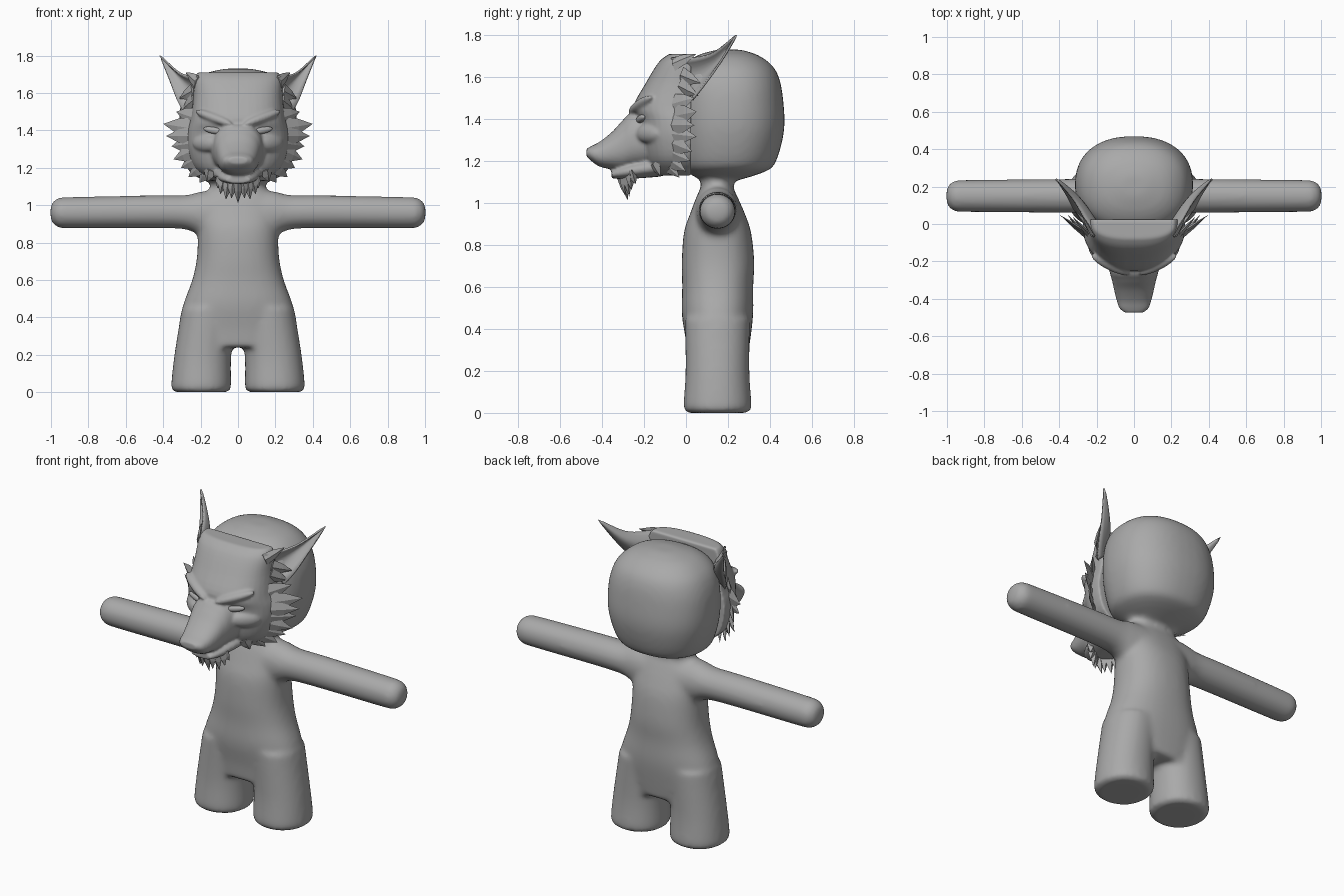
import bpy, bmesh, math
from mathutils import Vector, Matrix

if "Cube" in bpy.data.objects:
    bpy.data.objects.remove(bpy.data.objects["Cube"])

grey = bpy.data.materials.new("plain grey")
grey.diffuse_color = (0.4, 0.4, 0.4, 1)
grey.use_nodes = True
grey.node_tree.nodes["Principled BSDF"].inputs["Base Color"].default_value = grey.diffuse_color


def finish(name, bm, voxel=0, smooth=0):
    bmesh.ops.recalc_face_normals(bm, faces=bm.faces)
    me = bpy.data.meshes.new(name)
    bm.to_mesh(me)
    bm.free()
    me.materials.append(grey)
    ob = bpy.data.objects.new(name, me)
    bpy.context.collection.objects.link(ob)
    if voxel:
        m = ob.modifiers.new("blend", 'REMESH')
        m.mode = 'VOXEL'
        m.voxel_size = voxel
        m.use_smooth_shade = True
        s = ob.modifiers.new("soften", 'SMOOTH')
        s.factor = 0.5
        s.iterations = smooth
    return ob


def catmull(a, b, c, d, t):
    return [0.5 * (2*q + (r-p)*t + (2*p-5*q+4*r-s)*t*t + (3*q-p-3*r+s)*t**3)
            for p, q, r, s in zip(a, b, c, d)]


def loft(bm, axis, secs, n=2.3, seg=40, steps=4):
    """Capped loft; each section is (position, centre 1, centre 2, radius 1, radius 2)."""
    rows = []
    for i in range(len(secs) - 1):
        quad = [secs[max(i-1, 0)], secs[i], secs[i+1], secs[min(i+2, len(secs)-1)]]
        rows += [catmull(*quad, k / steps) for k in range(steps)]
    rows.append(secs[-1])
    rings = []
    for t, c1, c2, r1, r2 in rows:
        ring = []
        for k in range(seg):
            a = 2 * math.pi * k / seg
            u, v = math.cos(a), math.sin(a)
            u = c1 + r1 * math.copysign(abs(u) ** (2/n), u)
            v = c2 + r2 * math.copysign(abs(v) ** (2/n), v)
            ring.append(bm.verts.new({'x': (t, u, v), 'y': (u, t, v), 'z': (u, v, t)}[axis]))
        rings.append(ring)
    for a, b in zip(rings, rings[1:]):
        for k in range(seg):
            j = (k + 1) % seg
            bm.faces.new((a[k], a[j], b[j], b[k]))
    bm.faces.new(rings[0])
    bm.faces.new(rings[-1])


def depth(secs):
    """Turns (z, half width, front y, back y) into loft sections."""
    return [(z, 0, (f+b)/2, w, (b-f)/2) for z, w, f, b in secs]


def blob(bm, a, b, ry, rz):
    a, b = Vector(a), Vector(b)
    rot = (b - a).to_track_quat('X', 'Z').to_matrix().to_4x4()
    scale = Matrix.Diagonal(((b - a).length / 2, ry, rz, 1))
    bmesh.ops.create_uvsphere(bm, u_segments=20, v_segments=12, radius=1,
                              matrix=Matrix.Translation((a+b)/2) @ rot @ scale)


def tuft(bm, base, tip, normal, w, t=0.012):
    """Flat pointed lock of fur."""
    base, tip = Vector(base), Vector(tip)
    d = tip - base
    s = d.cross(Vector(normal)).normalized()
    n = s.cross(d).normalized()
    mid = base + d * 0.5
    r0 = [bm.verts.new(base + o) for o in (s*w, n*t, -s*w, -n*t)]
    r1 = [bm.verts.new(mid + o) for o in (s*w*0.7, n*t*0.8, -s*w*0.7, -n*t*0.8)]
    top = bm.verts.new(tip)
    bm.faces.new(r0)
    for k in range(4):
        j = (k + 1) % 4
        bm.faces.new((r0[k], r0[j], r1[j], r1[k]))
        bm.faces.new((r1[k], r1[j], top))


# Body: torso, neck, rounded head, arms and legs blended into one skin
bm = bmesh.new()
loft(bm, 'z', depth([
    (0.24, 0.27, 0.01, 0.29), (0.34, 0.315, 0.0, 0.305), (0.47, 0.292, -0.02, 0.32),
    (0.6, 0.245, -0.018, 0.32), (0.72, 0.22, -0.02, 0.325), (0.86, 0.215, -0.01, 0.31),
    (0.95, 0.22, 0.02, 0.28), (1.03, 0.21, 0.05, 0.245), (1.08, 0.155, 0.07, 0.225),
    (1.2, 0.13, 0.07, 0.23)]))
loft(bm, 'z', depth([
    (1.105, 0.10, 0.08, 0.24), (1.15, 0.22, 0.0, 0.38), (1.2, 0.272, -0.03, 0.43),
    (1.35, 0.312, -0.05, 0.468), (1.5, 0.312, -0.05, 0.462), (1.6, 0.287, -0.04, 0.442),
    (1.66, 0.245, -0.01, 0.405), (1.705, 0.175, 0.06, 0.34), (1.73, 0.07, 0.15, 0.26)]))
for s in (-1, 1):
    loft(bm, 'z', [(0, s*0.197, 0.15, 0.135, 0.14), (0.012, s*0.197, 0.15, 0.155, 0.157),
                   (0.04, s*0.197, 0.15, 0.16, 0.162), (0.2, s*0.188, 0.15, 0.152, 0.152),
                   (0.45, s*0.155, 0.15, 0.145, 0.155)], n=2.15)
    loft(bm, 'x', [(s*0.1, 0.15, 0.95, 0.11, 0.13), (s*0.2, 0.15, 0.955, 0.1, 0.118),
                   (s*0.28, 0.15, 0.962, 0.092, 0.092), (s*0.45, 0.15, 0.965, 0.09, 0.088),
                   (s*0.9, 0.15, 0.96, 0.086, 0.084), (s*0.96, 0.15, 0.96, 0.08, 0.078),
                   (s*0.99, 0.15, 0.96, 0.06, 0.058), (s*1.003, 0.15, 0.96, 0.03, 0.03)], n=2)
finish("body", bm, 0.014, 10)

# Wolf mask: face, muzzle, lower jaw, brows and cheeks blended together
bm = bmesh.new()
loft(bm, 'z', [(z, 0, 0, w, f) for z, w, f in (
    (1.13, 0.15, 0.14), (1.2, 0.235, 0.19), (1.3, 0.27, 0.215), (1.39, 0.272, 0.225),
    (1.46, 0.255, 0.25), (1.57, 0.24, 0.192), (1.67, 0.235, 0.13), (1.71, 0.215, 0.08))], n=2.5)
# keep only the front half of the face so it stays a thin mask
bmesh.ops.bisect_plane(bm, geom=bm.verts[:] + bm.edges[:] + bm.faces[:],
                       plane_co=(0, 0.025, 0), plane_no=(0, 1, 0), clear_outer=True)
bmesh.ops.holes_fill(bm, edges=[e for e in bm.edges if e.is_boundary], sides=0)
loft(bm, 'y', [(-0.12, 0, 1.31, 0.16, 0.14), (-0.25, 0, 1.30, 0.132, 0.135),
               (-0.3, 0, 1.275, 0.118, 0.12), (-0.35, 0, 1.25, 0.107, 0.09),
               (-0.41, 0, 1.232, 0.092, 0.06), (-0.45, 0, 1.235, 0.078, 0.036),
               (-0.474, 0, 1.24, 0.05, 0.018)], n=2.3)
loft(bm, 'y', [(-0.12, 0, 1.175, 0.14, 0.05), (-0.28, 0, 1.15, 0.105, 0.036),
               (-0.355, 0, 1.135, 0.065, 0.018)])
for s in (-1, 1):
    blob(bm, (s*0.03, -0.268, 1.43), (s*0.23, -0.165, 1.505), 0.03, 0.025)
    blob(bm, (s*0.1, -0.235, 1.33), (s*0.24, -0.12, 1.33), 0.035, 0.045)
finish("wolf_mask", bm, 0.008, 6)

# Eyes: narrow slanted almonds under the brows
bm = bmesh.new()
for s in (-1, 1):
    blob(bm, (s*0.075, -0.232, 1.39), (s*0.185, -0.2, 1.41), 0.016, 0.018)
for f in bm.faces:
    f.smooth = True
finish("eyes", bm)

# Fur: cheek ruff, jaw fringe and tufts at the ear roots
bm = bmesh.new()
ruff = [  # base, tip, half width
    ((0.24, -0.06, 1.47), (0.33, 0.04, 1.50), 0.05),
    ((0.24, -0.06, 1.41), (0.40, 0.05, 1.435), 0.06),
    ((0.25, -0.07, 1.37), (0.385, 0.04, 1.37), 0.05),
    ((0.25, -0.07, 1.33), (0.355, 0.05, 1.315), 0.05),
    ((0.24, -0.07, 1.29), (0.345, 0.03, 1.245), 0.05),
    ((0.22, -0.08, 1.25), (0.305, 0.02, 1.20), 0.05),
    ((0.19, -0.09, 1.22), (0.265, 0.0, 1.15), 0.05),
    ((0.16, -0.10, 1.20), (0.205, -0.03, 1.12), 0.05),
    ((0.15, -0.15, 1.19), (0.165, -0.12, 1.125), 0.04),
    ((0.235, -0.03, 1.56), (0.30, 0.06, 1.51), 0.04),
    ((0.24, -0.02, 1.61), (0.315, 0.07, 1.57), 0.04),
    ((0.22, -0.06, 1.66), (0.28, 0.05, 1.71), 0.035)]
for s in (-1, 1):
    for (x, y, z), (tx, ty, tz), w in ruff:
        tuft(bm, (s*x, y, z), (s*tx, ty, tz), (s*0.6, -1, 0), w)
finish("cheek_fur", bm)

# Beard hanging from the chin
bm = bmesh.new()
for x, z, y in ((0, 1.01, -0.275), (0.035, 1.035, -0.29), (0.065, 1.03, -0.27),
                (0.095, 1.06, -0.26), (0.11, 1.09, -0.24)):
    for s in ((-1, 1) if x else (1,)):
        tuft(bm, (s*x*0.8, -0.315 + x*0.5, 1.145), (s*x, y, z), (0, -1, 0), 0.032, 0.022)
finish("beard", bm)

# Ears: cupped pointed blades sweeping up, out and back
inner = [(0.215, -0.07, 1.69), (0.265, 0.03, 1.69), (0.325, 0.13, 1.715), (0.418, 0.24, 1.80)]
outer = [(0.285, 0.03, 1.49), (0.325, 0.085, 1.56), (0.365, 0.16, 1.665), (0.418, 0.24, 1.80)]


def along(pts, t):
    t *= len(pts) - 1
    i = min(int(t), len(pts) - 2)
    quad = [pts[max(i-1, 0)], pts[i], pts[i+1], pts[min(i+2, len(pts)-1)]]
    return Vector(catmull(*quad, t - i))


bm = bmesh.new()
for s in (-1, 1):
    rows = []
    for i in range(13):
        a, b = along(inner, i/12), along(outer, i/12)
        row = []
        for k in range(9):
            p = a.lerp(b, k/8)
            p += Vector((-0.045, 0.04, 0)) * math.sin(math.pi*k/8) * (1 - (i/12)**2)
            row.append(bm.verts.new((s*p.x, p.y, p.z)))
        rows.append(row)
    for r, q in zip(rows, rows[1:]):
        for k in range(8):
            bm.faces.new((r[k], r[k+1], q[k+1], q[k])).smooth = True
bmesh.ops.remove_doubles(bm, verts=bm.verts, dist=0.0005)
ears = finish("ears", bm)
shell = ears.modifiers.new("thickness", 'SOLIDIFY')
shell.thickness = 0.01
shell.offset = 0
